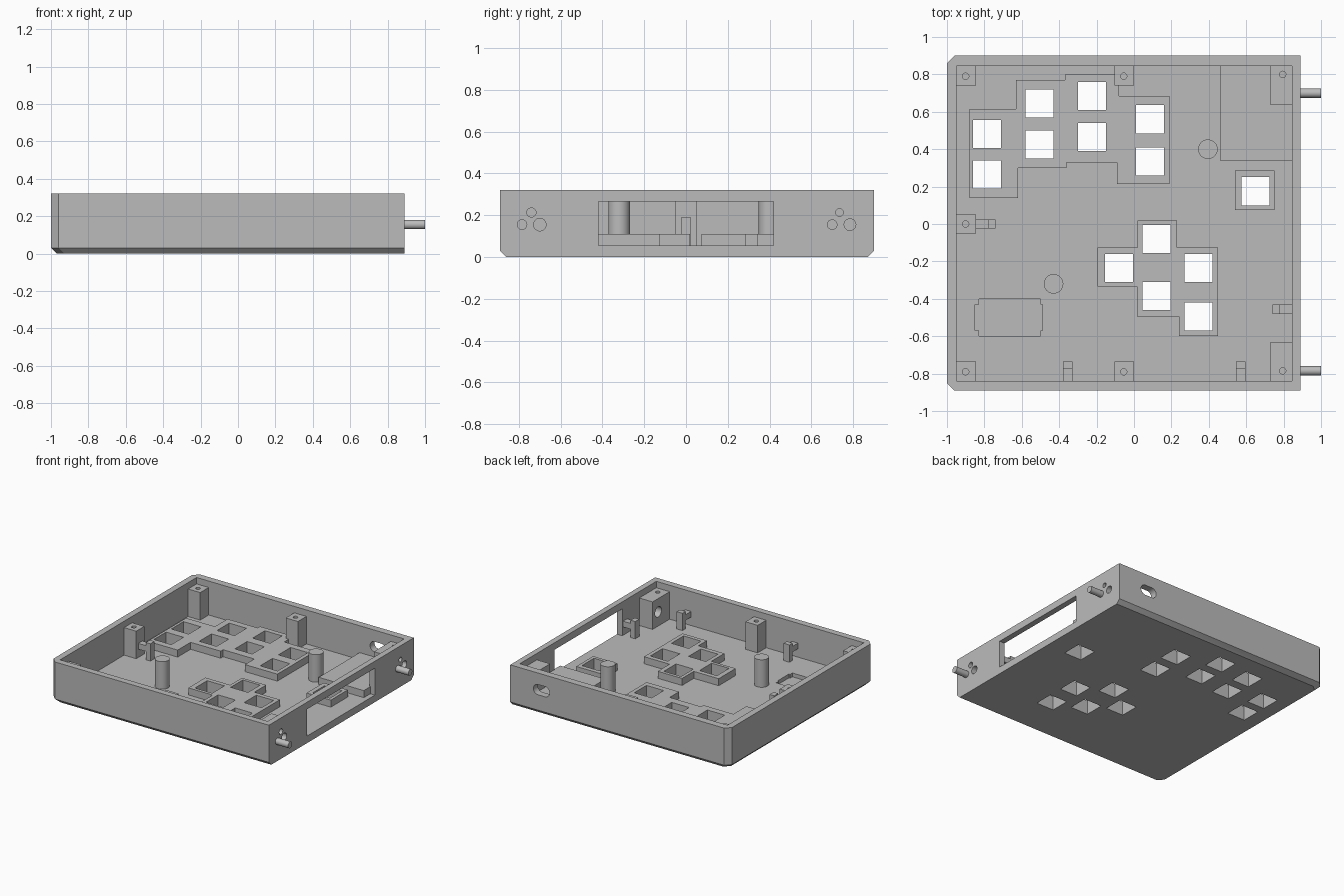
import bpy, bmesh, math
from mathutils import Matrix, Vector

cube = bpy.data.objects.get("Cube")
if cube:
    bpy.data.objects.remove(cube, do_unlink=True)

grey = bpy.data.materials.new("plain grey")
grey.use_nodes = True
grey.diffuse_color = (0.5, 0.5, 0.5, 1)
grey.node_tree.nodes["Principled BSDF"].inputs["Base Color"].default_value = grey.diffuse_color

FLOOR, PAD, BOSS, RIM = 0.055, 0.11, 0.27, 0.32
parts = []


def finish(name, bm):
    bmesh.ops.recalc_face_normals(bm, faces=bm.faces)
    mesh = bpy.data.meshes.new(name)
    bm.to_mesh(mesh)
    bm.free()
    mesh.materials.append(grey)
    obj = bpy.data.objects.new(name, mesh)
    bpy.context.collection.objects.link(obj)
    parts.append(obj)
    return obj


def loft(bm, loops):
    rings = [[bm.verts.new(p) for p in loop] for loop in loops]
    for a, b in zip(rings, rings[1:]):
        for i in range(len(a)):
            j = (i + 1) % len(a)
            bm.faces.new((a[i], a[j], b[j], b[i]))
    bm.faces.new(rings[0][::-1])
    bm.faces.new(rings[-1])


def prism(name, outline, z0, z1):
    bm = bmesh.new()
    loft(bm, [[(x, y, z) for x, y in outline] for z in (z0, z1)])
    return finish(name, bm)


def add_box(bm, x0, x1, y0, y1, z0, z1):
    loft(bm, [[(x0, y0, z), (x1, y0, z), (x1, y1, z), (x0, y1, z)] for z in (z0, z1)])


def box(name, *bounds):
    bm = bmesh.new()
    add_box(bm, *bounds)
    return finish(name, bm)


def rod(name, start, end, r, sides=32):
    start, end = Vector(start), Vector(end)
    turn = (end - start).to_track_quat('Z', 'Y').to_matrix().to_4x4()
    bm = bmesh.new()
    bmesh.ops.create_cone(bm, cap_ends=True, segments=sides, radius1=r, radius2=r,
                          depth=(end - start).length,
                          matrix=Matrix.Translation((start + end) / 2) @ turn)
    return finish(name, bm)


def cut(obj, cutter, keep=False):
    mod = obj.modifiers.new("cut", 'BOOLEAN')
    mod.operation, mod.solver, mod.object = 'DIFFERENCE', 'EXACT', cutter
    bpy.context.view_layer.update()
    graph = bpy.context.evaluated_depsgraph_get()
    mesh = bpy.data.meshes.new_from_object(obj.evaluated_get(graph))
    obj.modifiers.clear()
    obj.data = mesh
    if not keep:
        parts.remove(cutter)
        bpy.data.objects.remove(cutter, do_unlink=True)


# Tray shell with clipped left corners and a chamfered underside
plan = [(0.89, -0.89), (0.89, 0.9), (-0.96, 0.9), (-1, 0.86), (-1, -0.85), (-0.96, -0.89)]
base = [(x + 0.03 if x < 0 else x, y - math.copysign(0.03, y)) for x, y in plan]
bm = bmesh.new()
loft(bm, [[(x, y, z) for x, y in loop] for loop, z in ((base, 0), (plan, 0.03), (plan, RIM))])
tray = finish("tray", bm)
cut(tray, box("cavity", -0.95, 0.845, -0.84, 0.845, FLOOR, 0.5))
cut(tray, box("window", 0.8, 0.95, -0.42, 0.42, FLOOR, 0.265))

# Battery recess with notched ends
bm = bmesh.new()
add_box(bm, -0.83, -0.5, -0.6, -0.4, 0.025, 0.1)
cut(tray, finish("recess", bm))
for x in (-0.84, -0.5):
    cut(tray, box("recess_notch", x - 0.01, x + 0.01, -0.57, -0.43, 0.025, 0.1))

# Cable slot in the back wall
slot = [(0.62 + s * 0.03 + 0.04 * math.cos(a), 0.19 + 0.04 * math.sin(a))
        for s, start in ((1, -90), (-1, 90))
        for a in (math.radians(start + 15 * i) for i in range(13))]
bm = bmesh.new()
loft(bm, [[(x, y, z) for x, z in slot] for y in (0.8, 0.95)])
cut(tray, finish("cable_slot", bm))

# Small round holes in the right wall
for y, z, r in ((-0.70, 0.155, 0.03), (-0.74, 0.213, 0.022),
                (0.785, 0.155, 0.028), (0.735, 0.213, 0.018)):
    cut(tray, rod("wall_hole", (0.82, y, z), (0.92, y, z), r, 24))

# Raised pads around the key openings
pads = [
    prism("upper_key_pad", [
        (-0.88, 0.14), (-0.62, 0.14), (-0.62, 0.3), (-0.36, 0.3), (-0.36, 0.33), (-0.09, 0.33),
        (-0.09, 0.215), (0.19, 0.215), (0.19, 0.685), (-0.08, 0.685), (-0.08, 0.8), (-0.37, 0.8),
        (-0.37, 0.77), (-0.63, 0.77), (-0.63, 0.615), (-0.88, 0.615)], FLOOR - 0.01, PAD),
    prism("lower_key_pad", [
        (-0.195, -0.335), (0.015, -0.335), (0.015, -0.495), (0.24, -0.495), (0.24, -0.6),
        (0.45, -0.6), (0.45, -0.125), (0.23, -0.125), (0.23, 0.02), (0.02, 0.02),
        (0.02, -0.125), (-0.195, -0.125)], FLOOR - 0.01, PAD),
    box("single_key_pad", 0.54, 0.75, 0.075, 0.285, FLOOR - 0.01, PAD)]
bm = bmesh.new()
for x, ys in ((-0.785, (0.48, 0.265)), (-0.505, (0.645, 0.425)), (-0.225, (0.685, 0.465)),
              (0.085, (0.56, 0.335)), (-0.08, (-0.235,)), (0.12, (-0.08, -0.385)),
              (0.345, (-0.235, -0.495)), (0.65, (0.175,))):
    for y in ys:
        add_box(bm, x - 0.075, x + 0.075, y - 0.075, y + 0.075, -0.1, 0.2)
openings = finish("key_openings", bm)
for pad in pads:
    cut(pad, openings, keep=True)
cut(tray, openings)

# Raised slab in the back corner
box("corner_slab", 0.46, 0.85, 0.34, 0.85, FLOOR - 0.01, PAD)

# Screw bosses along the walls
for i, (x0, x1, y0, y1) in enumerate((
        (-0.96, -0.845, 0.74, 0.855), (-0.105, 0, 0.74, 0.855), (-0.96, -0.845, -0.05, 0.05),
        (-0.96, -0.845, -0.85, -0.735), (-0.105, 0, -0.85, -0.735))):
    boss = box("screw_boss_%d" % (i + 1), x0, x1, y0, y1, FLOOR - 0.01, BOSS)
    x = -0.9 if x0 < -0.5 else -0.055
    y = math.copysign(0.79, y0) if abs(y0) > 0.5 else 0
    cut(boss, rod("screw_hole", (x, y, 0.15), (x, y, 0.4), 0.017, 20))

# Wider bosses that hold the pins
for name, y0, y1, hole, socket in (("back", 0.635, 0.855, 0.8, 0.70),
                                   ("front", -0.85, -0.63, -0.785, -0.70)):
    boss = box(name + "_pin_boss", 0.73, 0.85, y0, y1, FLOOR - 0.01, BOSS)
    cut(boss, rod("screw_hole", (0.795, hole, 0.2), (0.795, hole, 0.4), 0.017, 20))
    cut(boss, rod("socket", (0.7, socket, 0.165), (0.78, socket, 0.165), 0.04))

# Pins and standoffs
for name, y in (("back_pin", 0.70), ("front_pin", -0.785)):
    rod(name, (0.84, y, 0.155), (1, y, 0.155), 0.025)
for name, x, y in (("back_standoff", 0.395, 0.4), ("front_standoff", -0.43, -0.32)):
    rod(name, (x, y, FLOOR - 0.01), (x, y, BOSS), 0.052, 48)


# Board clips: an upright with an arm reaching back to the wall
def clip(name, x, y, dx, dy):
    bm = bmesh.new()
    for near, far, z0, z1 in ((0.065, 0.105, FLOOR - 0.01, 0.19), (-0.01, 0.075, 0.12, 0.165)):
        xs = sorted((x + dx * near - abs(dy) * 0.025, x + dx * far + abs(dy) * 0.025))
        ys = sorted((y + dy * near - abs(dx) * 0.025, y + dy * far + abs(dx) * 0.025))
        add_box(bm, *xs, *ys, z0, z1)
    finish(name, bm)


clip("left_side_clip", -0.845, 0, 1, 0)
clip("window_side_clip", 0.845, -0.455, -1, 0)
clip("front_clip_1", -0.355, -0.84, 0, 1)
clip("front_clip_2", 0.57, -0.84, 0, 1)

# Crisp edges, smooth round parts
bpy.ops.object.select_all(action='DESELECT')
for obj in parts:
    obj.select_set(True)
bpy.context.view_layer.objects.active = tray
bpy.ops.object.shade_smooth_by_angle(angle=math.radians(30))
